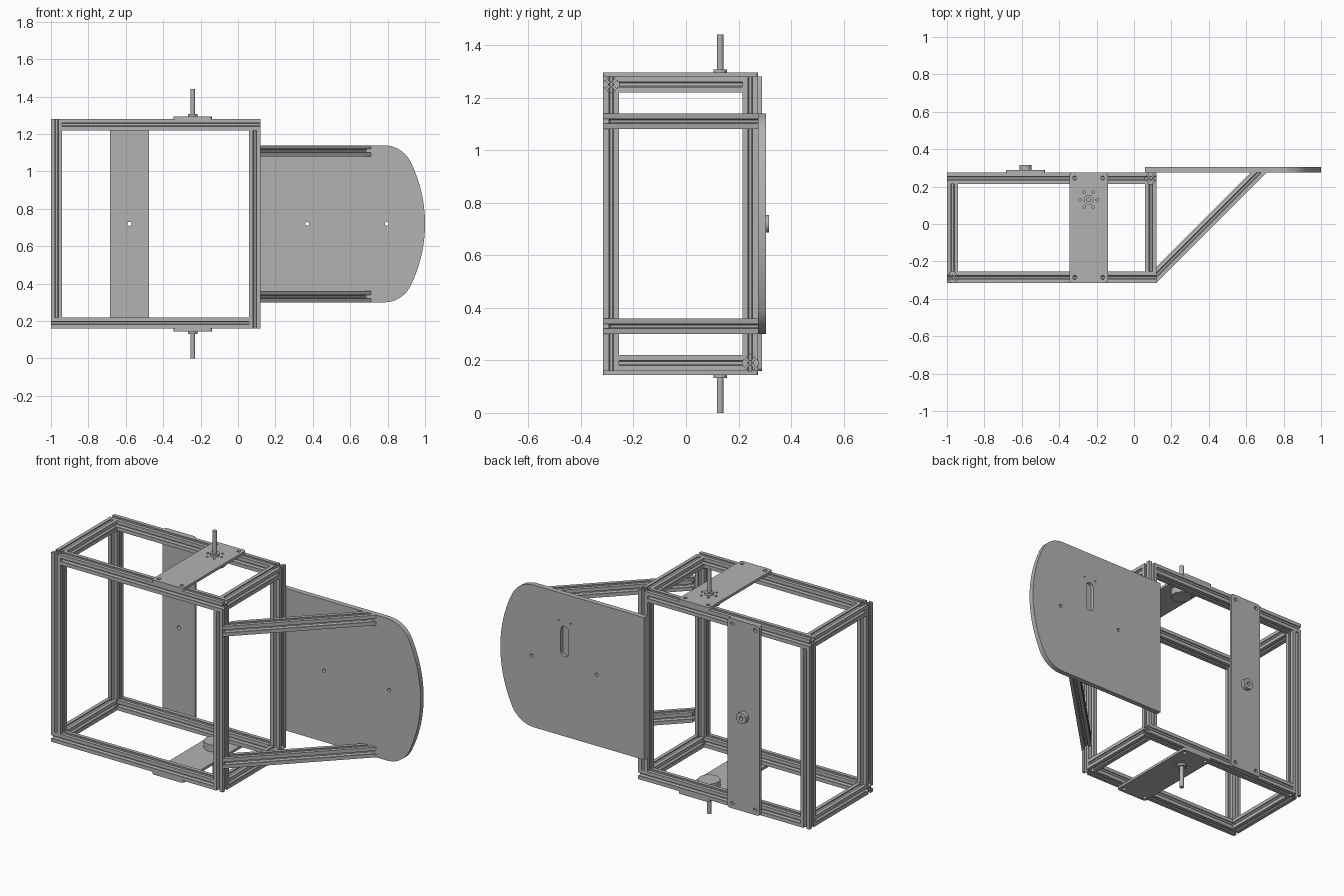
import bpy, bmesh
from math import radians, sin, cos, pi
from mathutils import Matrix, Vector

if "Cube" in bpy.data.objects:
    bpy.data.objects.remove(bpy.data.objects["Cube"])

metal = bpy.data.materials.new("grey_metal")
metal.use_nodes = True
metal.diffuse_color = (0.45, 0.45, 0.45, 1)
metal.node_tree.nodes["Principled BSDF"].inputs["Base Color"].default_value = metal.diffuse_color
parts = []

# Frame extents
X0, X1, Y0, Y1, Z0, Z1 = -1.0, 0.12, -0.315, 0.275, 0.16, 1.28
W, H = 0.06, 0.03
MID = (Z0 + Z1) / 2
PLATE = 0.015


def arc(cx, cy, r, a0, a1, n):
    return [(cx + r * cos(radians(a0 + (a1 - a0) * i / n)),
             cy + r * sin(radians(a0 + (a1 - a0) * i / n))) for i in range(n + 1)]


def circle(cx, cy, r, n=24):
    return arc(cx, cy, r, 0, 360, n)[:-1]


def rounded(cx, cy, w, h, r, n=5):
    pts = []
    for i, (sx, sy) in enumerate(((1, 1), (-1, 1), (-1, -1), (1, -1))):
        pts += arc(cx + sx * (w / 2 - r), cy + sy * (h / 2 - r), r, 90 * i, 90 * i + 90, n)
    return pts


def prism(name, shapes, length, matrix, reshape=None):
    """Extrude each shape (outline followed by its holes) along local z."""
    bm = bmesh.new()
    for loops in shapes:
        edges = []
        for loop in loops:
            vs = [bm.verts.new((x, y, 0)) for x, y in loop]
            edges += [bm.edges.new((a, b)) for a, b in zip(vs, vs[1:] + vs[:1])]
        bmesh.ops.triangle_fill(bm, edges=edges, use_beauty=True)
    ext = bmesh.ops.extrude_face_region(bm, geom=bm.faces[:])
    moved = [g for g in ext["geom"] if isinstance(g, bmesh.types.BMVert)]
    bmesh.ops.translate(bm, verts=moved, vec=(0, 0, length))
    if reshape:
        for v in bm.verts:
            v.co = reshape(v.co)
    bm.transform(matrix)
    bmesh.ops.recalc_face_normals(bm, faces=bm.faces[:])
    mesh = bpy.data.meshes.new(name)
    bm.to_mesh(mesh)
    bm.free()
    mesh.materials.append(metal)
    ob = bpy.data.objects.new(name, mesh)
    bpy.context.collection.objects.link(ob)
    parts.append(ob)
    return ob


# Slotted extrusion section: one eighth, mirrored and turned
eighth = [(0.0115, 0.005), (0.0225, 0.016), (0.0245, 0.016), (0.0245, 0.009), (H, 0.009)]
quarter = eighth + [(H, H)] + [(y, x) for x, y in reversed(eighth)]
section = []
for k in range(4):
    c, s = round(cos(k * pi / 2)), round(sin(k * pi / 2))
    section += [(c * x - s * y, s * x + c * y) for x, y in quarter]
rail_shape = [[section, circle(0, 0, 0.0075, 12)]]

TURN = {"x": Matrix.Rotation(pi / 2, 4, "Y"),
        "y": Matrix.Rotation(-pi / 2, 4, "X"),
        "z": Matrix.Identity(4)}


def rail(name, axis, start, end):
    start = Vector(start)
    prism(name, rail_shape, end - start["xyz".index(axis)],
          Matrix.Translation(start) @ TURN[axis])


# Front and back frames, pinwheel jointed in opposite senses
xa, xb, za, zb = X0 + H, X1 - H, Z0 + H, Z1 - H
for side, y, f in (("front", Y0 + H, 1), ("back", Y1 - H, 0)):
    b = 1 - f
    rail(side + "_top_rail", "x", (X0 + W * f, y, zb), X1 - W * b)
    rail(side + "_bottom_rail", "x", (X0 + W * b, y, za), X1 - W * f)
    rail(side + "_right_post", "z", (xa, y, Z0 + W * f), Z1 - W * b)
    rail(side + "_left_post", "z", (xb, y, Z0 + W * b), Z1 - W * f)

# Cross rails joining front to back
for side, x in (("right", xa), ("left", xb)):
    for level, z in (("top", zb), ("bottom", za)):
        rail(f"{side}_{level}_cross_rail", "y", (x, Y0 + W, z), Y1 - W)


# Diagonal struts, mitred against the post and the panel
def mitre(co):
    slide = (co.x + H) * 2 ** 0.5
    if co.z < 0.5:
        return Vector((X1, Y0 + slide, co.y))
    return Vector((X1 + Y1 - Y0 - slide, Y1, co.y))


for level, z in (("upper", 1.11), ("lower", 0.33)):
    prism(level + "_strut", rail_shape, 1, Matrix.Translation((0, 0, z)), mitre)

# Axle plates with motor disc, collar and shaft, above and below
PX, PY, AY = -0.242, (Y0 + Y1) / 2, 0.13
plate = [rounded(PX, PY, 0.205, Y1 - Y0, 0.015)]
plate += [circle(PX + sx * 0.075, PY + sy * 0.265, 0.011, 16) for sx in (-1, 1) for sy in (-1, 1)]
plate += [circle(x, y, 0.007, 12) for x, y in circle(PX, AY, 0.046, 6)]
for level, flip in (("top", 1), ("bottom", -1)):
    base = Matrix.Translation((0, 0, MID)) @ Matrix.Diagonal((1, 1, flip, 1))
    up = lambda h: base @ Matrix.Translation((0, 0, Z1 - MID + h))
    prism(level + "_axle_plate", [plate], PLATE, up(0))
    prism(level + "_motor_disc", [[circle(PX, AY, 0.06, 32)]], 0.04, up(-0.04))
    prism(level + "_collar", [[circle(PX, AY, 0.026)]], 0.013, up(PLATE))
    prism(level + "_shaft", [[circle(PX, AY, 0.0125)]], 0.16, up(0))


# Back-facing parts: local y becomes up, extruded toward the front
def facing_back(y):
    return Matrix.Translation((0, y, 0)) @ Matrix.Rotation(pi / 2, 4, "X")


BX = -0.58
bore = circle(BX, MID, 0.011, 16)
back = [rounded(BX, MID, 0.21, Z1 - Z0, 0.015), bore]
back += [circle(BX + sx * 0.075, MID + sz * 0.53, 0.011, 16) for sx in (-1, 1) for sz in (-1, 1)]
prism("back_plate", [back], PLATE, facing_back(Y1 + PLATE))
prism("back_boss", [[circle(BX, MID, 0.033, 32), bore]], 0.025, facing_back(0.315))

# Large side panel with a bowed outer edge
R = 0.753
upper = arc(1 - R, MID, R, 0, 26, 8) + arc(0.78, 0.98, 0.16, 26, 90, 10)[1:] + [(0.06, 1.14)]
outline = [(x, 2 * MID - z) for x, z in reversed(upper[1:])] + upper
panel = prism("side_panel", [[outline, circle(0.37, MID, 0.01, 16), circle(0.795, MID, 0.01, 16)]],
              0.03, facing_back(0.305))

# Blind slot and pilot holes cut into the back of the panel
cutter = prism("slot_cutter", [[rounded(0.58, 0.86, 0.05, 0.18, 0.0249, 8)],
                               [circle(0.54, 0.975, 0.005, 12)],
                               [circle(0.62, 0.975, 0.005, 12)]], 0.04, facing_back(0.325))
cut = panel.modifiers.new("slot", "BOOLEAN")
cut.operation, cut.solver, cut.object = "DIFFERENCE", "EXACT", cutter
bpy.context.view_layer.objects.active = panel
bpy.ops.object.modifier_apply(modifier=cut.name)
parts.remove(cutter)
bpy.data.objects.remove(cutter)

# Smooth round walls, keep edges crisp
bpy.ops.object.select_all(action="DESELECT")
for ob in parts:
    ob.select_set(True)
bpy.ops.object.shade_smooth_by_angle(angle=radians(31))
